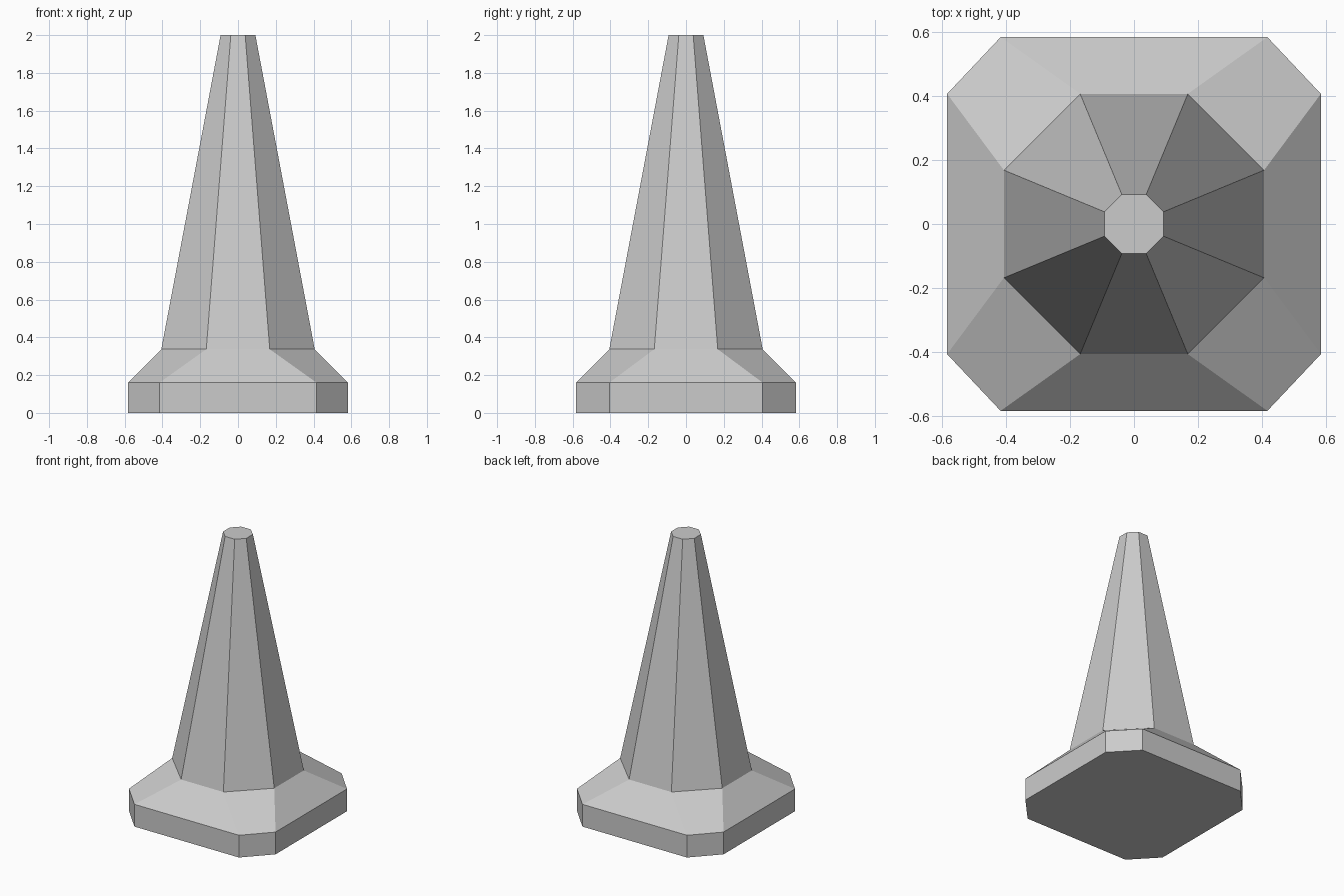
import bpy
import bmesh

cube = bpy.data.objects.get("Cube")
if cube:
    bpy.data.objects.remove(cube, do_unlink=True)

grey = bpy.data.materials.new("light grey")
grey.use_nodes = True
colour = (0.6, 0.6, 0.6, 1)
grey.diffuse_color = colour
grey.node_tree.nodes["Principled BSDF"].inputs["Base Color"].default_value = colour


def chamfered_ring(bm, half, flat_x, flat_y, z):
    """Square ring with cut corners, counter-clockwise."""
    corners = []
    for sx, sy in ((1, 1), (-1, 1), (-1, -1), (1, -1)):
        pair = [(sx * half, sy * flat_y), (sx * flat_x, sy * half)]
        corners += pair if sx * sy > 0 else pair[::-1]
    return [bm.verts.new((x, y, z)) for x, y in corners]


def loft(name, sections):
    """Closed solid through a stack of eight-sided sections."""
    bm = bmesh.new()
    rings = [chamfered_ring(bm, *s) for s in sections]
    for low, high in zip(rings, rings[1:]):
        for i in range(8):
            j = (i + 1) % 8
            bm.faces.new((low[i], low[j], high[j], high[i]))
    bm.faces.new(rings[0][::-1])
    bm.faces.new(rings[-1])
    bmesh.ops.recalc_face_normals(bm, faces=bm.faces)
    mesh = bpy.data.meshes.new(name)
    bm.to_mesh(mesh)
    bm.free()
    mesh.materials.append(grey)
    obj = bpy.data.objects.new(name, mesh)
    bpy.context.collection.objects.link(obj)


# Whole cone: foot slab, sloped shoulder, tapering shaft and flat tip
loft("cone", [
    (0.583, 0.416, 0.406, 0),
    (0.583, 0.416, 0.406, 0.16),
    (0.406, 0.168, 0.168, 0.337),
    (0.092, 0.038, 0.038, 2),
])
